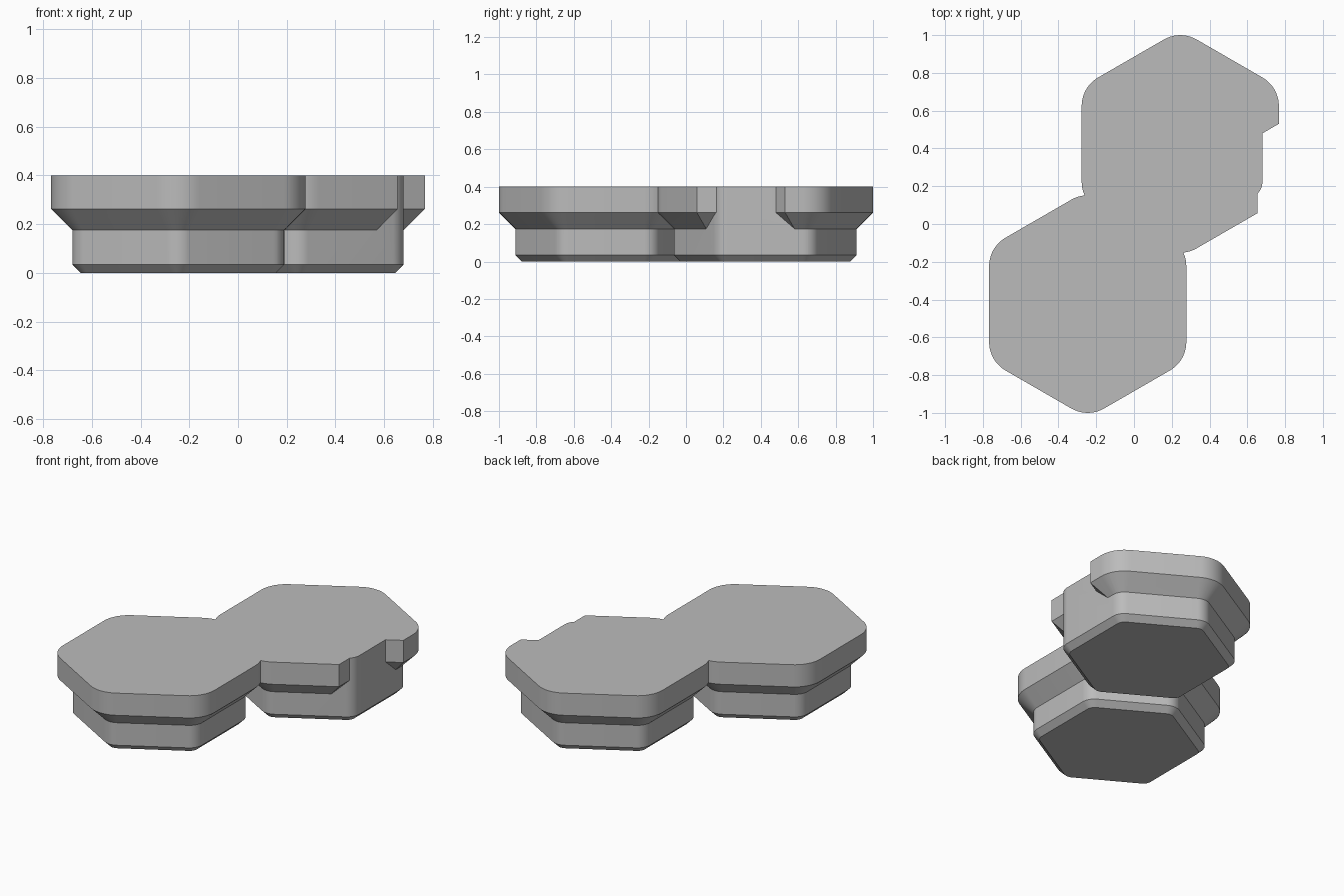
import bpy, bmesh, math

cube = bpy.data.objects.get("Cube")
if cube:
    bpy.data.objects.remove(cube)

CX, CY = 0.245, 0.424          # centre of the rear hexagon; the front one is opposite
LIP, COL, TOP = 0.522, 0.435, 0.4
STEPS = 10                     # segments per rounded corner

grey = bpy.data.materials.new("light_grey")
grey.use_nodes = True
grey.diffuse_color = (0.5, 0.5, 0.5, 1)
grey.node_tree.nodes["Principled BSDF"].inputs["Base Color"].default_value = (0.5, 0.5, 0.5, 1)


def rounded_hexagon(cx, cy, apothem):
    """Outline with rounded corners that stay parallel at every size."""
    radius = apothem - 0.348
    reach = 0.348 * 2 / math.sqrt(3)
    points = []
    for corner in range(6):
        middle = math.radians(30 + 60 * corner)
        for s in range(STEPS + 1):
            a = middle + math.radians(60 * s / STEPS - 30)
            points.append((cx + reach * math.cos(middle) + radius * math.cos(a),
                           cy + reach * math.sin(middle) + radius * math.sin(a)))
    return points


def loft(name, sections):
    """Closed solid through a list of (z, outline), bottom to top."""
    bm = bmesh.new()
    rings = [[bm.verts.new((x, y, z)) for x, y in outline] for z, outline in sections]
    n = len(rings[0])
    for low, high in zip(rings, rings[1:]):
        for i in range(n):
            j = (i + 1) % n
            bm.faces.new((low[i], low[j], high[j], high[i]))
    bm.faces.new(rings[0][::-1])
    bm.faces.new(rings[-1])
    bmesh.ops.recalc_face_normals(bm, faces=bm.faces)
    mesh = bpy.data.meshes.new(name)
    bm.to_mesh(mesh)
    bm.free()
    mesh.materials.append(grey)
    obj = bpy.data.objects.new(name, mesh)
    bpy.context.collection.objects.link(obj)
    return obj


def combine(target, other, operation):
    mod = target.modifiers.new(operation, 'BOOLEAN')
    mod.operation, mod.solver, mod.object = operation, 'EXACT', other
    bpy.context.view_layer.update()
    deps = bpy.context.evaluated_depsgraph_get()
    target_mesh = bpy.data.meshes.new_from_object(target.evaluated_get(deps))
    target.modifiers.clear()
    target.data = target_mesh
    bpy.data.objects.remove(other)


def column(name, cx, cy):
    return loft(name, [(z, rounded_hexagon(cx, cy, a))
                       for z, a in ((0, COL - 0.035), (0.035, COL), (TOP, COL))])


def lip(name, cx, cy):
    return loft(name, [(z, rounded_hexagon(cx, cy, a))
                       for z, a in ((0.16, LIP - 0.102), (0.262, LIP), (TOP, LIP))])


def notch_outline(grow):
    """Wedge bounded by a straight side and a 30 degree side, moved outward by grow."""
    x, slope = 0.655 - grow, math.tan(math.radians(30))

    def edge(px):
        return 0.48 + (px - 0.68) * slope + grow / math.cos(math.radians(30))
    return [(x, -1), (1.5, -1), (1.5, edge(1.5)), (x, edge(x))]


# Rear lip with the side gap, whose ends are bevelled below like the rim
body = lip("double_hexagon_body", CX, CY)
notch = loft("notch", [(z, notch_outline(g))
                       for z, g in ((0.15, 0.112), (0.262, 0), (0.5, 0))])
combine(body, notch, 'DIFFERENCE')

# Full-height columns and the front lip
combine(body, column("rear_column", CX, CY), 'UNION')
front = lip("front_lip", -CX, -CY)
combine(front, column("front_column", -CX, -CY), 'UNION')
combine(body, front, 'UNION')

bpy.ops.object.select_all(action='DESELECT')
bpy.context.view_layer.objects.active = body
body.select_set(True)
bpy.ops.object.shade_smooth_by_angle(angle=math.radians(25))
